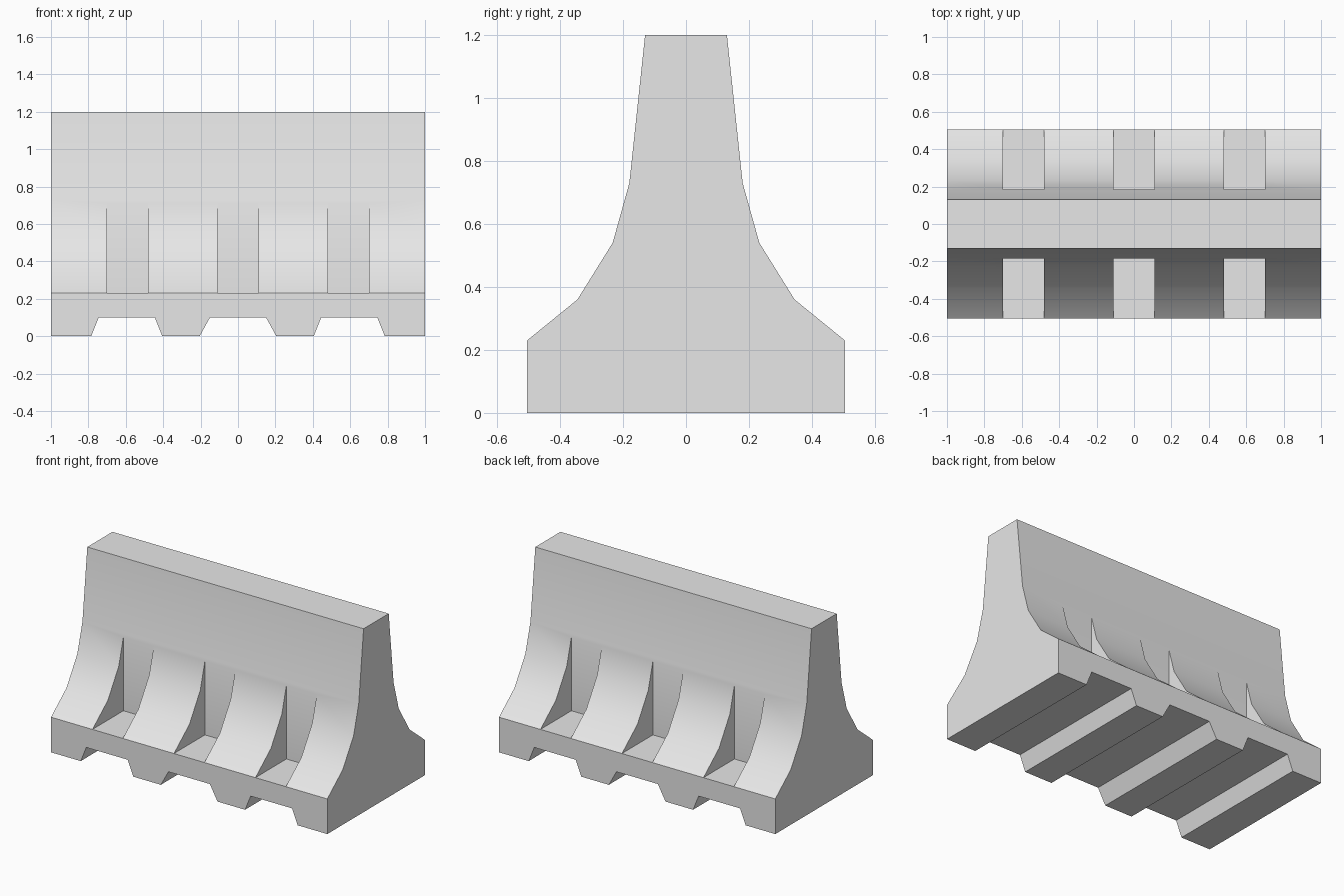
import bpy
import bmesh
from math import radians

cube = bpy.data.objects.get("Cube")
if cube:
    bpy.data.objects.remove(cube, do_unlink=True)

GREY = (0.8, 0.8, 0.8, 1.0)
concrete = bpy.data.materials.new("concrete_grey")
concrete.use_nodes = True
concrete.diffuse_color = GREY
concrete.node_tree.nodes["Principled BSDF"].inputs["Base Color"].default_value = GREY


def prism(name, points, depth):
    """Extrude a closed loop of 3D points along a vector."""
    bm = bmesh.new()
    face = bm.faces.new([bm.verts.new(p) for p in points])
    swept = bmesh.ops.extrude_face_region(bm, geom=[face], use_keep_orig=True)
    moved = [g for g in swept["geom"] if isinstance(g, bmesh.types.BMVert)]
    bmesh.ops.translate(bm, vec=depth, verts=moved)
    bmesh.ops.recalc_face_normals(bm, faces=bm.faces)
    mesh = bpy.data.meshes.new(name)
    bm.to_mesh(mesh)
    bm.free()
    mesh.materials.append(concrete)
    obj = bpy.data.objects.new(name, mesh)
    bpy.context.collection.objects.link(obj)
    return obj


# Barrier body: mirrored flared cross-section swept along x
half = [(0.505, 0), (0.505, 0.23), (0.345, 0.36), (0.233, 0.54), (0.18, 0.73), (0.13, 1.2)]
section = half + [(-y, z) for y, z in reversed(half)]
barrier = prism("barrier_body", [(-1, y, z) for y, z in section], (2, 0, 0))

cutters = []

# Drainage channels running through the base
for label, x, bottom, top in (("left", 0.595, 0.19, 0.15),
                              ("middle", 0, 0.205, 0.15),
                              ("right", -0.595, 0.19, 0.15)):
    # Continue the sloping sides a little below the ground
    low = -0.1
    wide = bottom + (bottom - top)
    outline = [(x - wide, low), (x + wide, low), (x + top, 0.1), (x - top, 0.1)]
    cutters.append(prism(label + "_channel_cutter", [(a, -0.7, z) for a, z in outline], (0, 1.4, 0)))

# Recessed pockets on both flared sides
for x in (-0.59, 0, 0.59):
    for side in (-1, 1):
        outline = [(0.185, 0.23), (0.7, 0.23), (0.7, 0.9), (0.185, 0.9)]
        cutters.append(prism("pocket_cutter", [(x - 0.11, side * y, z) for y, z in outline], (0.22, 0, 0)))

bpy.context.view_layer.objects.active = barrier
barrier.select_set(True)
for cutter in cutters:
    cutter.hide_render = True
    cut = barrier.modifiers.new("cut", "BOOLEAN")
    cut.operation = "DIFFERENCE"
    cut.solver = "EXACT"
    cut.object = cutter
    bpy.ops.object.modifier_apply(modifier=cut.name)
    bpy.data.objects.remove(cutter, do_unlink=True)

# Smooth the flare while keeping corners crisp
bpy.ops.object.shade_smooth_by_angle(angle=radians(30))
